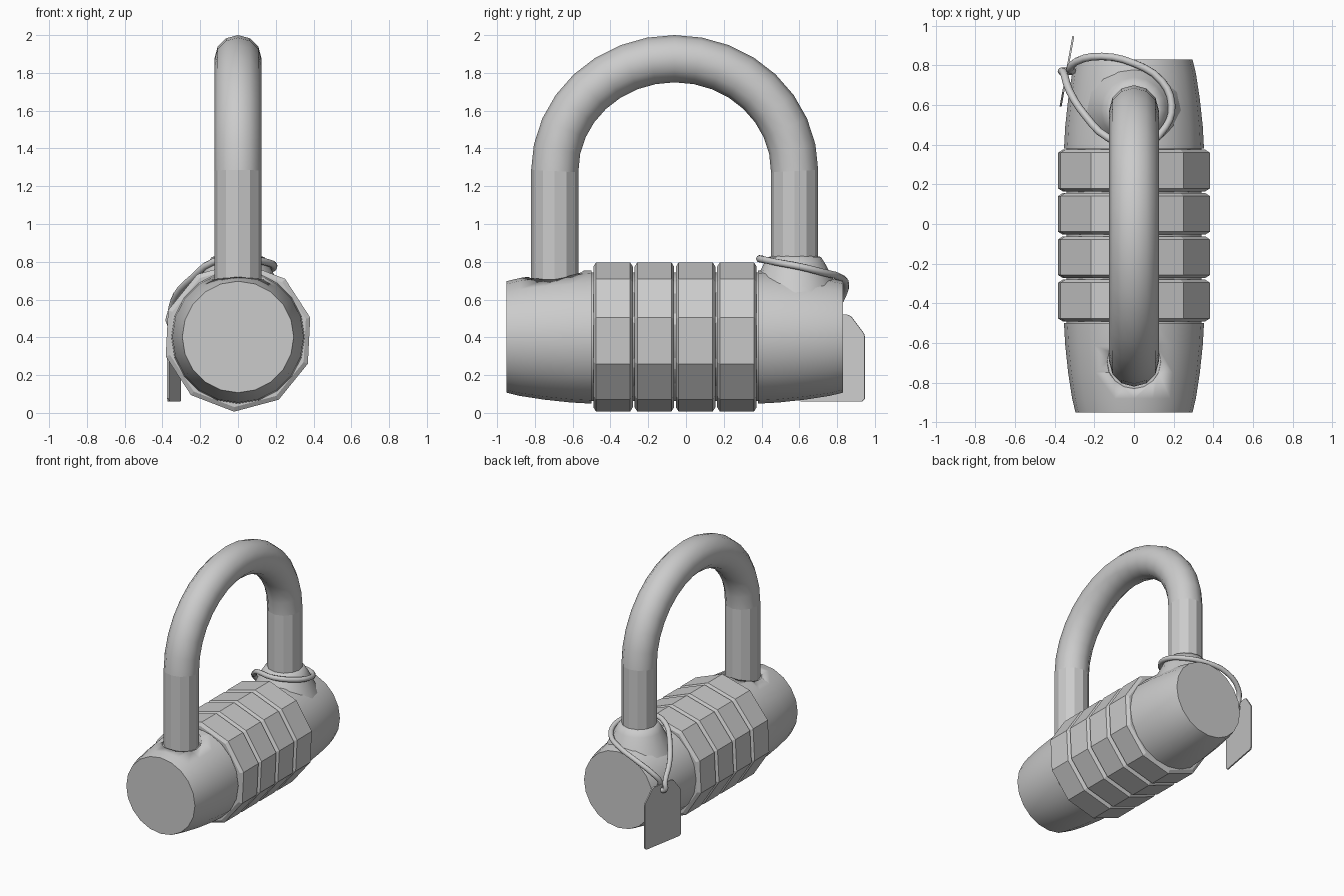
import bpy, bmesh, math
from mathutils import Matrix, Vector

if "Cube" in bpy.data.objects:
    bpy.data.objects.remove(bpy.data.objects["Cube"])

MID_Y, AXIS_Z = -0.06, 0.402          # symmetry plane of the lock, barrel axis height
LEG = 0.635                           # half distance between shackle legs


def activate(ob):
    bpy.ops.object.select_all(action='DESELECT')
    ob.select_set(True)
    bpy.context.view_layer.objects.active = ob


def lathe(name, profile, sides, phase=0.0, along_y=True, centre=(0, 0), angle=30):
    """Revolve (radius, position) pairs about the barrel axis or a vertical axis."""
    bm = bmesh.new()
    rings = []
    for r, p in profile:
        ring = []
        for i in range(sides):
            a = phase + 2 * math.pi * i / sides
            c, s = r * math.cos(a), r * math.sin(a)
            co = (c, p, AXIS_Z + s) if along_y else (centre[0] + c, centre[1] + s, p)
            ring.append(bm.verts.new(co))
        rings.append(ring)
    for a, b in zip(rings, rings[1:]):
        for i in range(sides):
            j = (i + 1) % sides
            bm.faces.new((a[i], a[j], b[j], b[i]))
    bm.faces.new(rings[0])
    bm.faces.new(rings[-1])
    bmesh.ops.recalc_face_normals(bm, faces=bm.faces)
    mesh = bpy.data.meshes.new(name)
    bm.to_mesh(mesh)
    bm.free()
    ob = bpy.data.objects.new(name, mesh)
    bpy.context.collection.objects.link(ob)
    if angle:
        activate(ob)
        bpy.ops.object.shade_smooth_by_angle(angle=math.radians(angle))
    return ob


def curve_mesh(name, cu):
    ob = bpy.data.objects.new(name, cu)
    bpy.context.collection.objects.link(ob)
    activate(ob)
    bpy.ops.object.convert(target='MESH')
    return bpy.context.view_layer.objects.active


# Tapered end caps, mirrored about the middle of the lock
cap_profile = [(0.353, 0.44), (0.347, 0.55), (0.332, 0.69), (0.312, 0.82), (0.295, 0.89)]
caps = {}
for name, side in (("front_cap", -1), ("back_cap", 1)):
    caps[name] = lathe(name, [(r, MID_Y + side * p) for r, p in cap_profile], 20)

# Socket cut where the front leg enters the cap
cutter = lathe("socket_cutter", [(0.135, 0.70), (0.17, 0.80)], 16, along_y=False,
               centre=(0, MID_Y - LEG))
cutter.hide_render = True
cutter.hide_viewport = True
cut = caps["front_cap"].modifiers.new("socket", 'BOOLEAN')
cut.operation = 'DIFFERENCE'
cut.object = cutter

# Flared collar around the back leg
lathe("back_collar", [(0.24, 0.63), (0.205, 0.705), (0.165, 0.785), (0.14, 0.825), (0.12, 0.83)],
      16, along_y=False, centre=(0, MID_Y + LEG), angle=50)

# Inner spindle seen between the dials
lathe("spindle", [(0.34, -0.52), (0.34, 0.40)], 20)

# Four ten-sided number dials with chamfered rims
for i in range(4):
    y = -0.386 + i * 0.2185
    lathe(f"dial_{i + 1}", [(0.372, y - 0.105), (0.396, y - 0.09),
                            (0.396, y + 0.09), (0.372, y + 0.105)],
          10, phase=math.radians(15), angle=0)

# Shackle: two straight legs and an arch, twelve-sided
cu = bpy.data.curves.new("shackle", 'CURVE')
cu.dimensions = '3D'
cu.bevel_depth = 0.125
cu.bevel_resolution = 4
pts = [(0, MID_Y - LEG, 0.60)]
for i in range(17):
    a = math.pi * (1 - i / 16)
    pts.append((0, MID_Y + LEG * math.cos(a), 1.28 + 0.595 * math.sin(a)))
pts.append((0, MID_Y + LEG, 0.60))
sp = cu.splines.new('POLY')
sp.points.add(len(pts) - 1)
for p, co in zip(sp.points, pts):
    p.co = (*co, 1)
shackle = curve_mesh("shackle", cu)
for f in shackle.data.polygons:
    f.use_smooth = f.center.z > 1.25

# String looped round the back leg and through the tag hole
cu = bpy.data.curves.new("tag_string", 'CURVE')
cu.dimensions = '3D'
cu.bevel_depth = 0.019
cu.bevel_resolution = 2
cu.resolution_u = 3
loop = [(0.16, 0.49, 0.795), (0.19, 0.60, 0.775), (0.14, 0.72, 0.745), (0.0, 0.81, 0.72),
        (-0.16, 0.845, 0.68), (-0.29, 0.82, 0.60), (-0.325, 0.78, 0.53),
        (-0.315, 0.77, 0.475), (-0.36, 0.77, 0.475), (-0.355, 0.765, 0.53),
        (-0.325, 0.67, 0.625), (-0.24, 0.54, 0.715), (-0.13, 0.435, 0.80), (0.03, 0.39, 0.815)]
sp = cu.splines.new('BEZIER')
sp.bezier_points.add(len(loop) - 1)
for p, co in zip(sp.bezier_points, loop):
    p.co = co
    p.handle_left_type = p.handle_right_type = 'AUTO'
sp.use_cyclic_u = True
string = curve_mesh("tag_string", cu)
for f in string.data.polygons:
    f.use_smooth = True

# Thin hanging tag with clipped top corners and a hole
cu = bpy.data.curves.new("tag", 'CURVE')
cu.dimensions = '2D'
cu.fill_mode = 'BOTH'
cu.extrude = 0.005
half = [(0.165, 0.06), (0.18, 0.075), (0.18, 0.40), (0.175, 0.42), (0.105, 0.512), (0.085, 0.52)]
outline = half + [(-x, z) for x, z in reversed(half)]
hole = [(0.026 * math.cos(a), 0.475 + 0.026 * math.sin(a))
        for a in (2 * math.pi * i / 10 for i in range(10))]
for shape in (outline, hole):
    sp = cu.splines.new('POLY')
    sp.points.add(len(shape) - 1)
    for p, (x, z) in zip(sp.points, shape):
        p.co = (x, z, 0, 1)
    sp.use_cyclic_u = True
tag = curve_mesh("tag", cu)
along = Vector((0.065, 0.36, 0)).normalized()
up = Vector((0, 0, 1))
rot = Matrix((along, up, along.cross(up))).transposed().to_4x4()
tag.data.transform(Matrix.Translation((-0.338, 0.77, 0)) @ rot)
for f in tag.data.polygons:
    f.use_smooth = False
